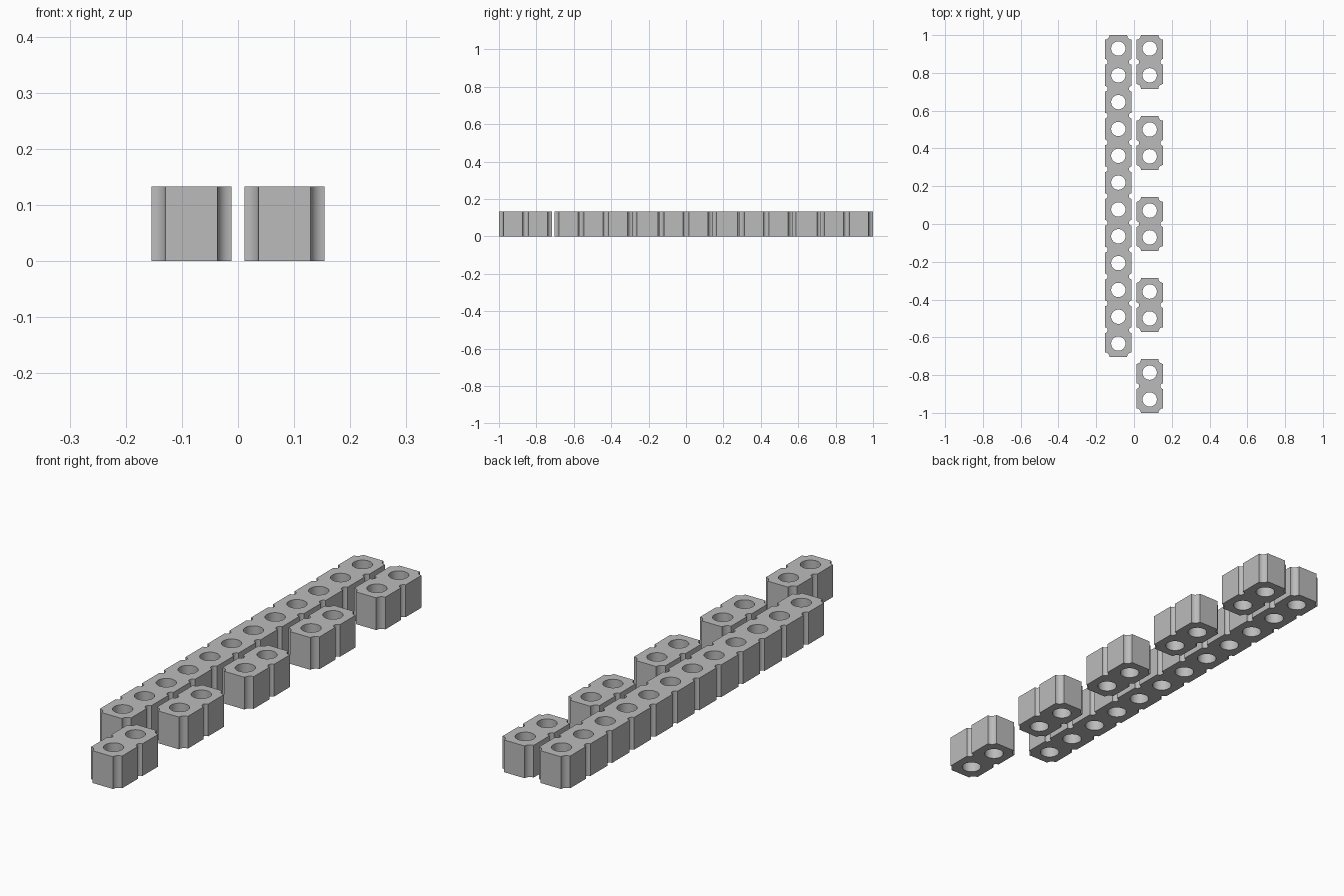
import bpy
import bmesh
from math import cos, sin, radians

PITCH = 0.142      # size of one square cell
HEIGHT = 0.133
CORNER = 0.0245    # radius of the corner coves
GROOVE = 0.015     # radius of the grooves between cells
HOLE = 0.038

cube = bpy.data.objects.get("Cube")
if cube:
    bpy.data.objects.remove(cube, do_unlink=True)

grey = bpy.data.materials.new("plain grey")
grey.use_nodes = True
colour = (0.5, 0.5, 0.5, 1)
grey.diffuse_color = colour
grey.node_tree.nodes["Principled BSDF"].inputs["Base Color"].default_value = colour


def arc(cx, cy, r, start, end, steps):
    """Points along an arc, angles in degrees."""
    angles = [radians(start + (end - start) * i / steps) for i in range(steps + 1)]
    return [(cx + r * cos(a), cy + r * sin(a)) for a in angles]


def add_loop(curve, points):
    spline = curve.splines.new("POLY")
    spline.points.add(len(points) - 1)
    for p, (x, y) in zip(spline.points, points):
        p.co = (x, y, 0, 1)
    spline.use_cyclic_u = True


def header(name, cells, x, y):
    """Row of cells with coved corners, side grooves and through holes."""
    w, l = PITCH / 2, PITCH * cells / 2
    seams = [-l + PITCH * i for i in range(1, cells)]
    outline = arc(-w, -l, CORNER, 90, 0, 8) + arc(w, -l, CORNER, 180, 90, 8)
    for s in seams:
        outline += arc(w, s, GROOVE, 270, 90, 12)
    outline += arc(w, l, CORNER, 270, 180, 8) + arc(-w, l, CORNER, 0, -90, 8)
    for s in reversed(seams):
        outline += arc(-w, s, GROOVE, 90, -90, 12)

    curve = bpy.data.curves.new(name + "_profile", "CURVE")
    curve.dimensions = "2D"
    curve.fill_mode = "BOTH"
    curve.extrude = HEIGHT / 2
    add_loop(curve, outline)
    for i in range(cells):
        add_loop(curve, arc(0, -l + PITCH * (i + 0.5), HOLE, 0, 360, 32)[:-1])

    # Turn the extruded profile into a closed mesh
    temp = bpy.data.objects.new(name + "_profile", curve)
    bpy.context.collection.objects.link(temp)
    bpy.context.view_layer.update()
    graph = bpy.context.evaluated_depsgraph_get()
    mesh = bpy.data.meshes.new_from_object(temp.evaluated_get(graph))
    bpy.data.objects.remove(temp, do_unlink=True)
    bm = bmesh.new()
    bm.from_mesh(mesh)
    bmesh.ops.remove_doubles(bm, verts=bm.verts, dist=1e-5)
    bmesh.ops.recalc_face_normals(bm, faces=bm.faces)
    bm.to_mesh(mesh)
    bm.free()

    mesh.materials.clear()
    mesh.materials.append(grey)
    obj = bpy.data.objects.new(name, mesh)
    obj.location = (x, y, HEIGHT / 2)
    bpy.context.collection.objects.link(obj)
    bpy.ops.object.select_all(action="DESELECT")
    obj.select_set(True)
    bpy.context.view_layer.objects.active = obj
    bpy.ops.object.shade_smooth_by_angle(angle=radians(30))


# Long strip on one side, five short blocks on the other
header("long_strip", 12, -0.083, 1 - 6 * PITCH)
for n in range(5):
    header(f"short_block_{n + 1}", 2, 0.083, (n - 2) * (1 - PITCH) / 2)
